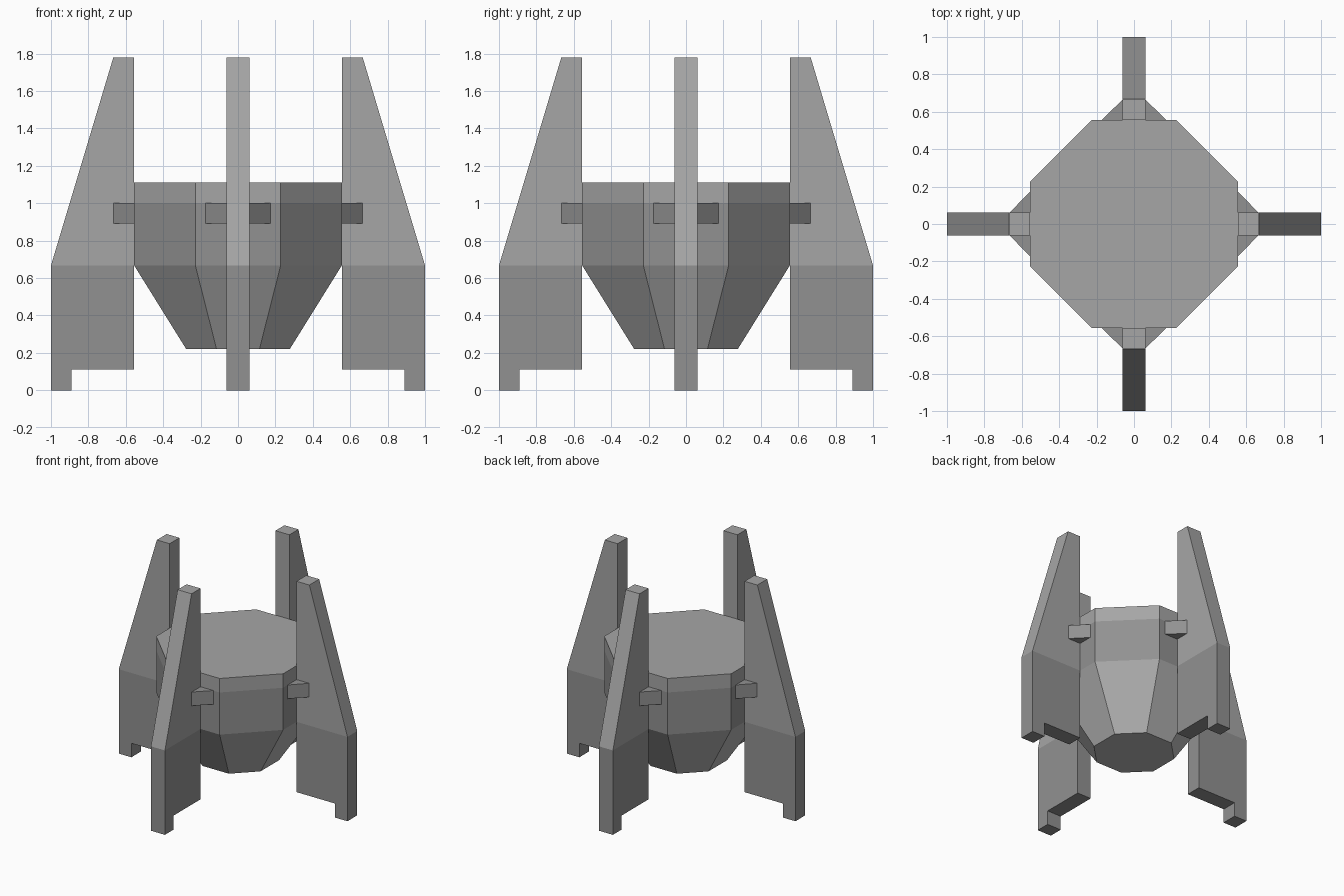
import bpy, bmesh
from math import pi
from mathutils import Matrix, Vector

if "Cube" in bpy.data.objects:
    bpy.data.objects.remove(bpy.data.objects["Cube"])


def grey(name, v):
    mat = bpy.data.materials.new(name)
    mat.diffuse_color = (v, v, v, 1)
    mat.use_nodes = True
    mat.node_tree.nodes["Principled BSDF"].inputs["Base Color"].default_value = mat.diffuse_color
    return mat


LIGHT, DARK, PALE = grey("light_grey", 0.38), grey("dark_grey", 0.285), grey("pale_grey", 0.48)


def finish(bm, name, shade):
    """Make the object; shade(z) gives the material for a face centre."""
    bmesh.ops.recalc_face_normals(bm, faces=bm.faces[:])
    mesh = bpy.data.meshes.new(name)
    mats = [LIGHT, DARK, PALE]
    for mat in mats:
        mesh.materials.append(mat)
    for f in bm.faces:
        f.material_index = mats.index(shade(f.calc_center_median().z))
    bm.to_mesh(mesh)
    bm.free()
    obj = bpy.data.objects.new(name, mesh)
    bpy.context.collection.objects.link(obj)
    return obj


def prism(name, points, offset, turn, shade, cut=None):
    """Extrude a flat outline along offset, then turn it about z."""
    bm = bmesh.new()
    face = bm.faces.new([bm.verts.new(p) for p in points])
    out = bmesh.ops.extrude_face_region(bm, geom=[face])
    moved = [v for v in out["geom"] if isinstance(v, bmesh.types.BMVert)]
    bmesh.ops.translate(bm, verts=moved, vec=Vector(offset))
    if cut:
        bmesh.ops.bisect_plane(bm, geom=bm.verts[:] + bm.edges[:] + bm.faces[:],
                               dist=1e-4, plane_co=(0, 0, cut), plane_no=(0, 0, 1))
    bm.transform(Matrix.Rotation(turn, 4, 'Z'))
    return finish(bm, name, shade)


def octagon(r, h, z):
    return [(r, -h, z), (r, h, z), (h, r, z), (-h, r, z),
            (-r, h, z), (-r, -h, z), (-h, -r, z), (h, -r, z)]


# Eight-sided central body: pale tapered underside, dark walls, light top band
bm = bmesh.new()
rings = [[bm.verts.new(p) for p in octagon(r, h, z)]
         for r, h, z in ((0.278, 0.115, 0.222), (0.555, 0.228, 0.667),
                         (0.555, 0.228, 1.0), (0.555, 0.228, 1.111))]
for low, high in zip(rings, rings[1:]):
    for i in range(8):
        j = (i + 1) % 8
        bm.faces.new((low[i], low[j], high[j], high[i]))
bm.faces.new(rings[0])
bm.faces.new(rings[-1])
finish(bm, "body", lambda z: PALE if z < 0.667 else DARK if z < 1.0 else LIGHT)

# Four upright fins with feet, each with a wedge brace on both sides
T = 0.061
fin_profile = [(0.89, 0), (1, 0), (1, 0.667), (0.667, 1.778),
               (0.555, 1.778), (0.555, 0.111), (0.89, 0.111)]
for k, side in enumerate(("right", "back", "left", "front")):
    turn = k * pi / 2
    prism(side + "_fin", [(r, -T, z) for r, z in fin_profile], (0, 2 * T, 0), turn,
          lambda z: DARK if z < 0.667 else LIGHT, cut=0.667)
    for s, tag in ((1, "a"), (-1, "b")):
        brace = [(0.555, s * T, 0.892), (0.665, s * T, 0.892), (0.555, s * 0.174, 0.892)]
        prism(f"{side}_brace_{tag}", brace, (0, 0, 0.109), turn, lambda z: DARK)
